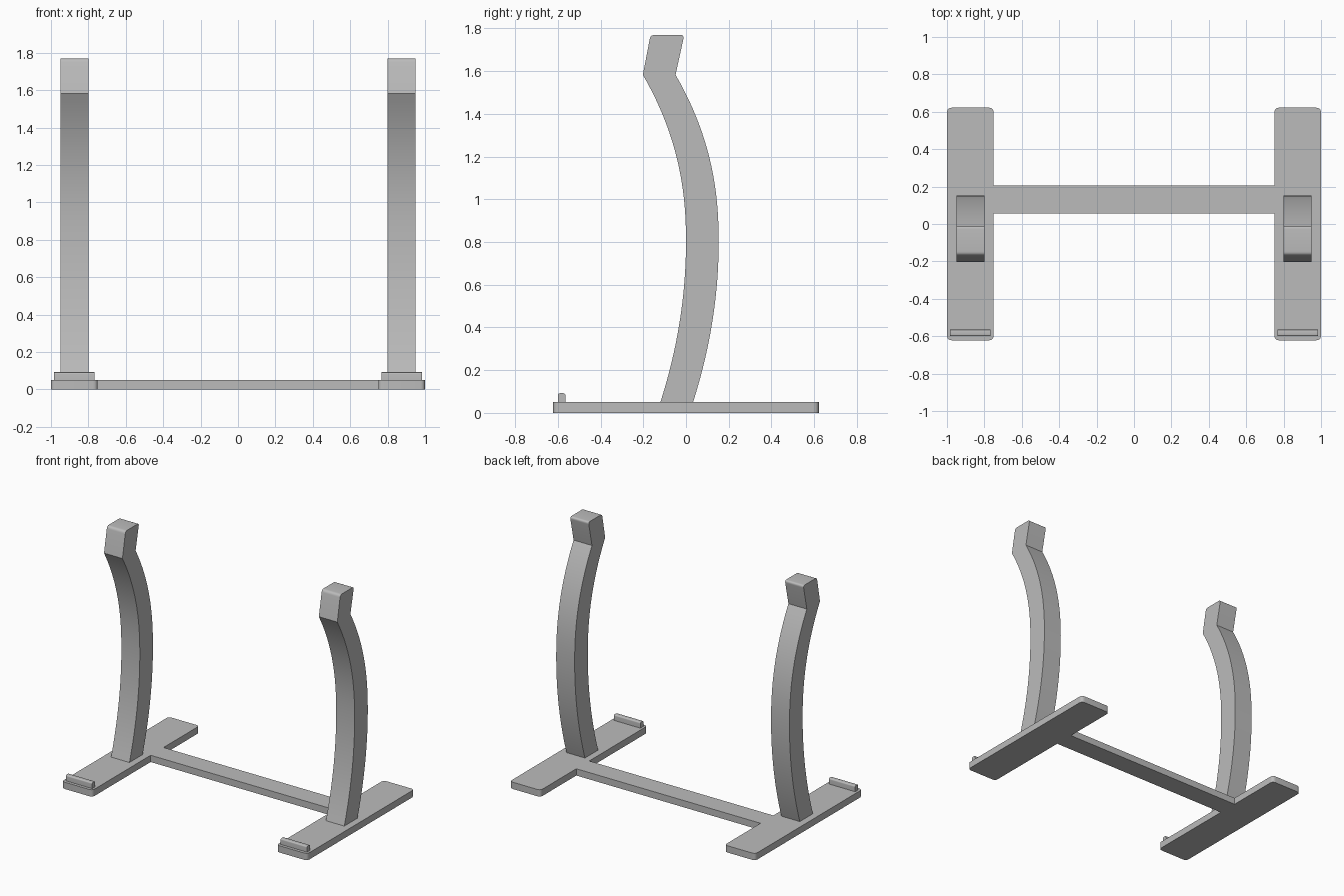
import bpy, bmesh, math
from mathutils import Vector

cube = bpy.data.objects.get("Cube")
if cube:
    bpy.data.objects.remove(cube, do_unlink=True)

grey = bpy.data.materials.new("light_grey")
grey.use_nodes = True
grey.diffuse_color = (0.5, 0.5, 0.5, 1)
grey.node_tree.nodes["Principled BSDF"].inputs["Base Color"].default_value = (0.5, 0.5, 0.5, 1)


def fillet(prev, corner, nxt, radius, steps=5):
    """Points of a rounded corner, as a quadratic curve between its tangents."""
    p, c, n = Vector(prev), Vector(corner), Vector(nxt)
    a = c + (p - c).normalized() * radius
    b = c + (n - c).normalized() * radius
    return [tuple(a * (1 - t) ** 2 + c * 2 * t * (1 - t) + b * t ** 2)
            for t in (i / steps for i in range(steps + 1))]


def extrude(name, outline, to_3d, offset):
    """Solid prism from a flat outline."""
    bm = bmesh.new()
    face = bm.faces.new([bm.verts.new(to_3d(*p)) for p in outline])
    result = bmesh.ops.extrude_face_region(bm, geom=[face])
    moved = [v for v in result["geom"] if isinstance(v, bmesh.types.BMVert)]
    bmesh.ops.translate(bm, verts=moved, vec=offset)
    bmesh.ops.recalc_face_normals(bm, faces=bm.faces)
    mesh = bpy.data.meshes.new(name)
    bm.to_mesh(mesh)
    bm.free()
    mesh.materials.append(grey)
    obj = bpy.data.objects.new(name, mesh)
    bpy.context.collection.objects.link(obj)
    bpy.ops.object.select_all(action='DESELECT')
    obj.select_set(True)
    bpy.context.view_layer.objects.active = obj
    bpy.ops.object.shade_smooth_by_angle(angle=math.radians(30))
    return obj


THICK = 0.05

# Base: two feet and the cross bar as one H-shaped plate
half = [(0.75, 0.055), (0.75, -0.622), (1, -0.622), (1, 0.622), (0.75, 0.622), (0.75, 0.205)]
right_half = [half[0]]
for i in range(1, 5):
    right_half += fillet(half[i - 1], half[i], half[i + 1], 0.028)
right_half.append(half[5])
base_outline = right_half + [(-x, y) for x, y in reversed(right_half)]
extrude("base_plate", base_outline, lambda x, y: (x, y, 0), (0, 0, THICK))

# Post profile: bowed front edge, the back edge runs parallel to it
MID, TOP, DEPTH = 0.8, 1.583, 0.153


def bow(z):
    if z < MID:
        return -0.12 * ((MID - z) / (MID - THICK)) ** 2
    return -0.202 * ((z - MID) / (TOP - MID)) ** 2.25


heights = [THICK + (TOP - THICK) * i / 40 for i in range(41)]
front = [(bow(z), z) for z in heights]
back = [(y + DEPTH, z) for y, z in front]
head_front, head_back = (-0.166, 1.77), (-0.008, 1.77)
post_outline = (front + fillet(front[-1], head_front, head_back, 0.02)
                + fillet(head_front, head_back, back[-1], 0.02) + back[::-1])

# Lip profile with softened top edges
lip = [(-0.6, THICK), (-0.6, 0.092), (-0.565, 0.092), (-0.565, THICK)]
lip_outline = ([lip[0]] + fillet(lip[0], lip[1], lip[2], 0.01)
               + fillet(lip[1], lip[2], lip[3], 0.01) + [lip[3]])

# Posts and lips on both feet
for side, centre in (("right", -0.875), ("left", 0.875)):
    for name, outline, width in (("post", post_outline, 0.15), ("front_lip", lip_outline, 0.215)):
        start = centre - width / 2
        extrude(f"{side}_{name}", outline, lambda y, z: (start, y, z), (width, 0, 0))
